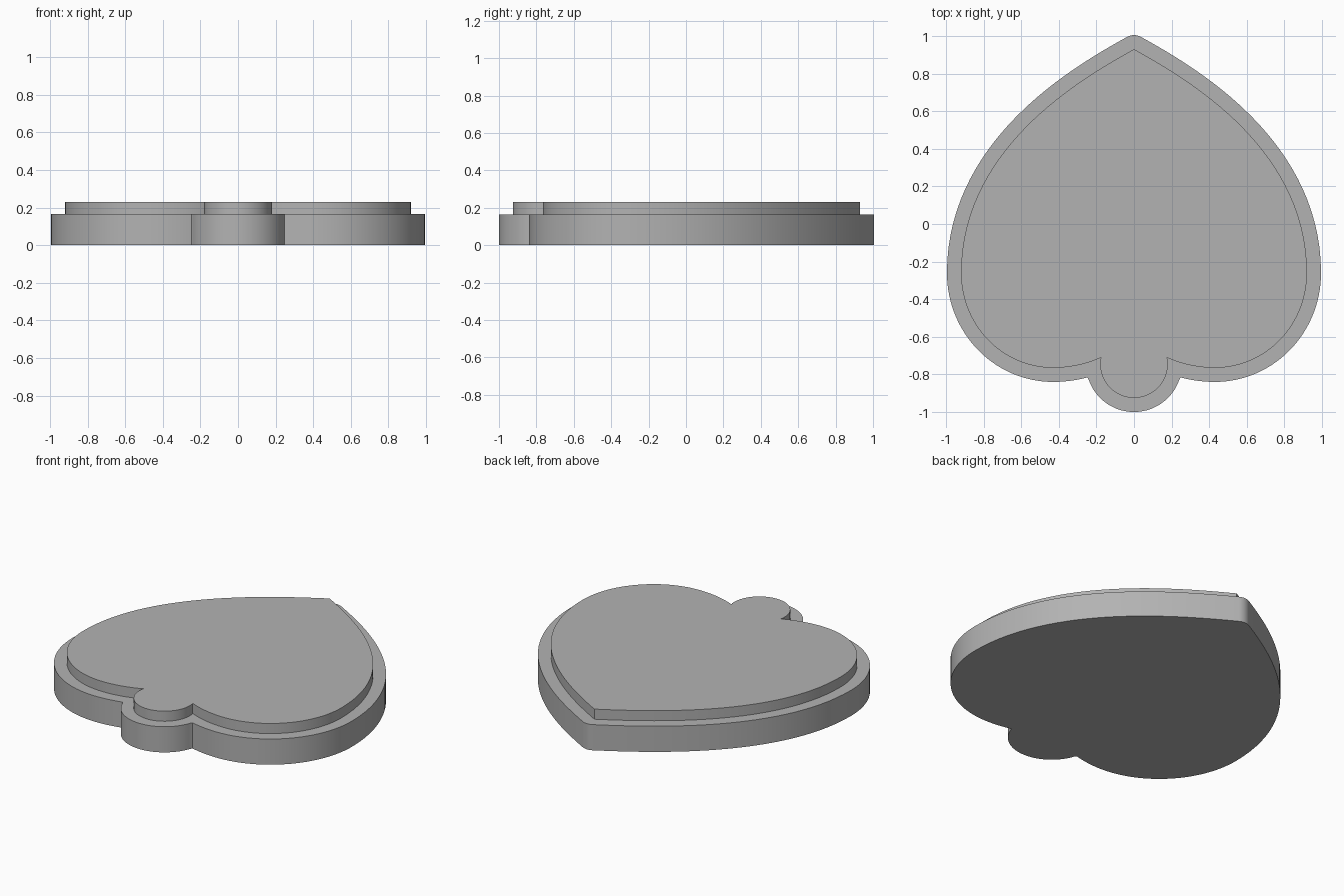
import bpy
import bmesh
from math import atan2, cos, pi, radians, sin
from mathutils import Vector
from mathutils.geometry import interpolate_bezier

if "Cube" in bpy.data.objects:
    bpy.data.objects.remove(bpy.data.objects["Cube"], do_unlink=True)

grey = bpy.data.materials.new("plain_grey")
grey.use_nodes = True
grey.diffuse_color = (0.45, 0.45, 0.45, 1)
grey.node_tree.nodes["Principled BSDF"].inputs["Base Color"].default_value = grey.diffuse_color

TAB_CENTRE = Vector((0, -0.745))
TAB_RADIUS = 0.18
# Right half of the heart: tip to widest point, to lobe bottom, to notch
CURVES = [
    [(0, 0.93), (0.25, 0.79), (0.92, 0.42), (0.92, -0.26)],
    [(0.92, -0.26), (0.92, -0.54), (0.70, -0.765), (0.43, -0.765)],
    [(0.43, -0.765), (0.34, -0.765), (0.25, -0.745), (0.175, -0.71)],
]


def half_outline(offset):
    """Right half of the outline, from tip to bottom, grown by offset."""
    path = []
    for a, b, c, d in CURVES:
        pts = interpolate_bezier(*[Vector(p) for p in (a, b, c, d)], 32)
        path += [Vector(p[:2]) for p in pts[(1 if path else 0):]]
    points = []
    for i, p in enumerate(path):
        along = path[min(i + 1, len(path) - 1)] - path[max(i - 1, 0)]
        normal = Vector((-along.y, along.x)).normalized()
        points.append(p + normal * offset)
    # Rounded tip
    if offset:
        first = points[0] - path[0]
        end = atan2(first.y, first.x)
        tip = [path[0] + offset * Vector((cos(t), sin(t)))
               for t in [pi / 2 + (end - pi / 2) * i / 6 for i in range(6)]]
        points = tip + points
    # Round tab below the notch
    radius = TAB_RADIUS + offset
    points = [p for p in points if (p - TAB_CENTRE).length > radius - 0.003]
    last = points[-1] - TAB_CENTRE
    start = atan2(last.y, last.x)
    for i in range(1, 25):
        t = start + (-pi / 2 - start) * i / 24
        points.append(TAB_CENTRE + radius * Vector((cos(t), sin(t))))
    return points


def slab(name, offset, bottom, top):
    """Extrude the mirrored outline into a flat plate."""
    half = half_outline(offset)
    outline = half + [Vector((-p.x, p.y)) for p in reversed(half[1:-1])]
    bm = bmesh.new()
    face = bm.faces.new([bm.verts.new((p.x, p.y, bottom)) for p in outline])
    result = bmesh.ops.extrude_face_region(bm, geom=[face], use_keep_orig=True)
    verts = [v for v in result["geom"] if isinstance(v, bmesh.types.BMVert)]
    bmesh.ops.translate(bm, verts=verts, vec=(0, 0, top - bottom))
    bmesh.ops.recalc_face_normals(bm, faces=bm.faces)
    mesh = bpy.data.meshes.new(name)
    bm.to_mesh(mesh)
    bm.free()
    mesh.materials.append(grey)
    obj = bpy.data.objects.new(name, mesh)
    bpy.context.collection.objects.link(obj)
    bpy.ops.object.select_all(action="DESELECT")
    obj.select_set(True)
    bpy.context.view_layer.objects.active = obj
    bpy.ops.object.shade_smooth_by_angle(angle=radians(30))


slab("base_plate", 0.075, 0, 0.165)
slab("raised_heart", 0, 0.165, 0.23)
